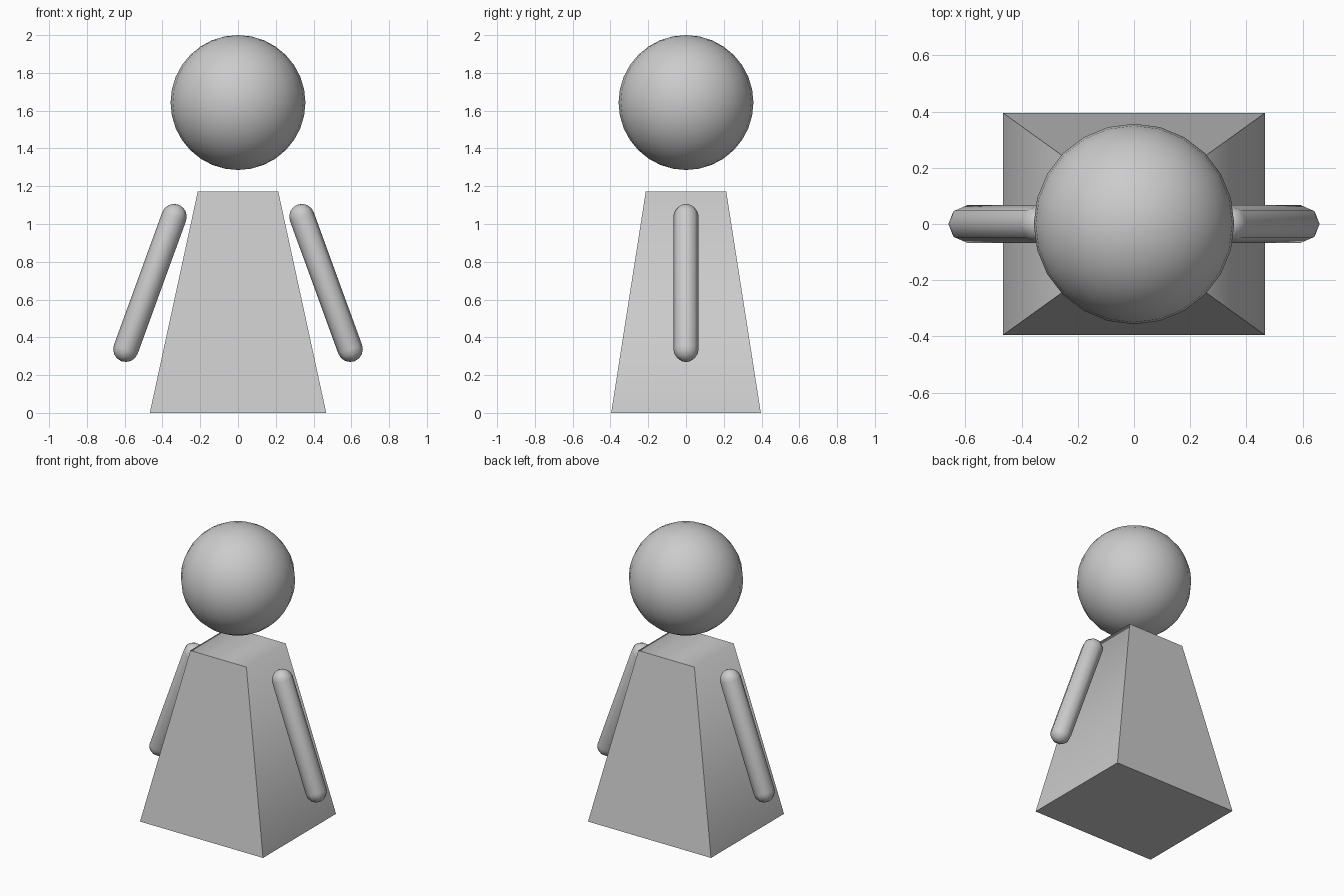
import bpy, bmesh
from math import sin, cos, pi, radians
from mathutils import Matrix, Vector

if "Cube" in bpy.data.objects:
    bpy.data.objects.remove(bpy.data.objects["Cube"])


def make_object(name, bm, location=(0, 0, 0), tilt=0):
    bmesh.ops.recalc_face_normals(bm, faces=bm.faces)
    for f in bm.faces:
        f.smooth = True
    mesh = bpy.data.meshes.new(name)
    bm.to_mesh(mesh)
    bm.free()
    obj = bpy.data.objects.new(name, mesh)
    obj.location = location
    obj.rotation_euler.y = tilt
    bpy.context.collection.objects.link(obj)
    return obj


def capsule(radius, length, sides=8, cap_steps=4):
    # Half-outline from bottom pole to top pole, spun around z
    half = length / 2
    angles = [pi / 2 * i / cap_steps for i in range(cap_steps + 1)]
    outline = [(radius * sin(a), -half - radius * cos(a)) for a in angles]
    outline += [(r, -z) for r, z in reversed(outline)]
    bm = bmesh.new()
    verts = [bm.verts.new((r, 0, z)) for r, z in outline]
    edges = [bm.edges.new(pair) for pair in zip(verts, verts[1:])]
    bmesh.ops.spin(bm, geom=verts + edges, cent=(0, 0, 0), axis=(0, 0, 1),
                   angle=2 * pi, steps=sides, use_duplicate=False)
    bmesh.ops.remove_doubles(bm, verts=bm.verts, dist=0.0005)
    return bm


# Body: tapered block, shading runs smoothly from the top into the left and right sides
BODY_HEIGHT, TOP = 1.172, 0.213
bm = bmesh.new()
bmesh.ops.create_cube(bm, size=2)
for v in bm.verts:
    top = v.co.z > 0
    v.co.x *= TOP if top else 0.467
    v.co.y *= TOP if top else 0.396
    v.co.z = BODY_HEIGHT if top else 0
for e in bm.edges:
    a, b = (v.co for v in e.verts)
    e.smooth = a.z > 1 and b.z > 1 and abs(a.x - b.x) < 0.01
make_object("body", bm)

# Head
bm = bmesh.new()
bmesh.ops.create_uvsphere(bm, u_segments=24, v_segments=16, radius=0.357)
make_object("head", bm, (0, 0, 1.643))

# Arms: slanted capsules on both sides
for side, label in ((-1, "left"), (1, "right")):
    make_object(label + "_arm", capsule(0.067, 0.748),
                (side * 0.466, 0, 0.688), radians(-20 * side))
